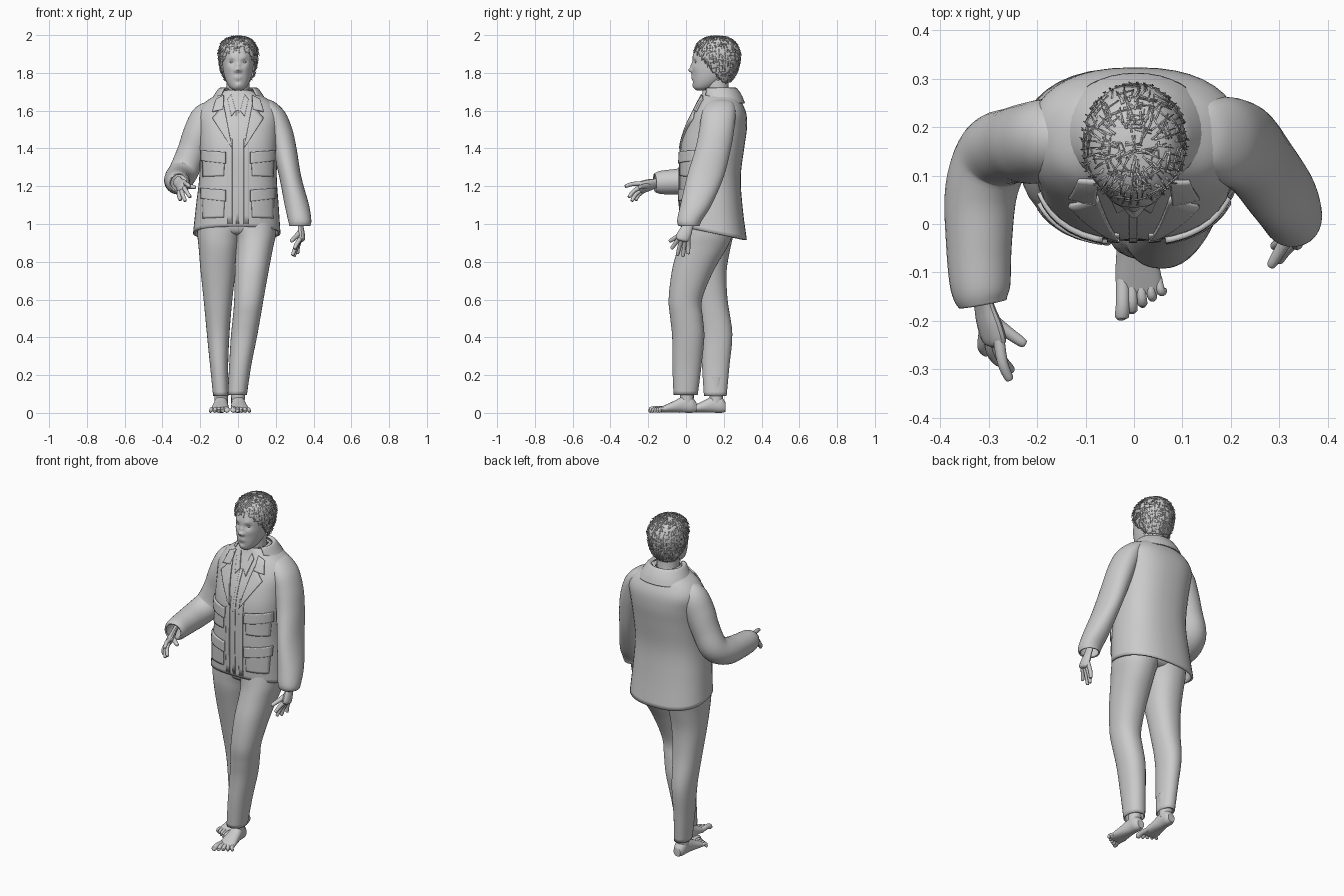
import bpy, bmesh, math, random
from mathutils import Vector
from mathutils.bvhtree import BVHTree

if "Cube" in bpy.data.objects:
    bpy.data.objects.remove(bpy.data.objects["Cube"])
random.seed(4)

grey = bpy.data.materials.new("plain grey")
grey.use_nodes = True
grey.diffuse_color = (0.6, 0.6, 0.6, 1)
grey.node_tree.nodes["Principled BSDF"].inputs["Base Color"].default_value = (0.6, 0.6, 0.6, 1)
parts = []


def finish(name, bm, thick=0, centred=False):
    bmesh.ops.recalc_face_normals(bm, faces=bm.faces)
    mesh = bpy.data.meshes.new(name)
    bm.to_mesh(mesh)
    bm.free()
    mesh.materials.append(grey)
    ob = bpy.data.objects.new(name, mesh)
    bpy.context.collection.objects.link(ob)
    if thick:
        mod = ob.modifiers.new("thickness", "SOLIDIFY")
        mod.thickness = thick
        mod.offset = 0 if centred else -1
    parts.append(ob)


def spline(pts, steps):
    """Smooth interpolation through tuples of any length."""
    out = []
    for i in range(len(pts) - 1):
        a, b, c, d = pts[max(i - 1, 0)], pts[i], pts[i + 1], pts[min(i + 2, len(pts) - 1)]
        for s in range(steps):
            t = s / steps
            out.append([q + t / 2 * (r - p + t * (2*p - 5*q + 4*r - u + t * (3*q - p - 3*r + u)))
                        for p, q, r, u in zip(a, b, c, d)])
    return out + [list(pts[-1])]


def skin(loops, closed):
    bm = bmesh.new()
    rows = [[bm.verts.new(co) for co in loop] for loop in loops]
    n = len(rows[0])
    for a, b in zip(rows, rows[1:]):
        for i in range(n):
            bm.faces.new((a[i], a[(i + 1) % n], b[(i + 1) % n], b[i]))
    if closed:
        bm.faces.new(rows[0])
        bm.faces.new(rows[-1])
    return bm


def loft(rings, power=2.2, steps=5, seg=40, closed=True, warp=None):
    """Rings are (z, x min, x max, y min, y max)."""
    loops = []
    for z, x0, x1, y0, y1 in spline(rings, steps):
        loop = []
        for i in range(seg):
            c, s = math.cos(math.tau * i / seg), math.sin(math.tau * i / seg)
            x = (x0 + x1) / 2 + (x1 - x0) / 2 * math.copysign(abs(c) ** (2 / power), c)
            y = (y0 + y1) / 2 + (y1 - y0) / 2 * math.copysign(abs(s) ** (2 / power), s)
            co = Vector((x, y, z))
            loop.append(warp(co) if warp else co)
        loops.append(loop)
    return skin(loops, closed)


def tube(pts, steps=4, seg=14, closed=True):
    """Round tube through (x, y, z, radius) points."""
    path = spline(pts, steps)
    cos = [Vector(p[:3]) for p in path]
    u, loops = Vector((0.3, 0.9, 0.2)), []
    for i, p in enumerate(path):
        t = (cos[min(i + 1, len(cos) - 1)] - cos[max(i - 1, 0)]).normalized()
        u = (u - t * u.dot(t)).normalized()
        v = t.cross(u)
        loops.append([cos[i] + p[3] * (u * math.cos(a) + v * math.sin(a))
                      for a in [math.tau * k / seg for k in range(seg)]])
    return skin(loops, closed)


def ball(name, at, size):
    bm = bmesh.new()
    bmesh.ops.create_uvsphere(bm, u_segments=20, v_segments=12, radius=1)
    bmesh.ops.scale(bm, vec=size, verts=bm.verts)
    bmesh.ops.translate(bm, vec=at, verts=bm.verts)
    finish(name, bm)


# Jacket body, with the hem dropping towards the back
def hem_drop(co):
    fade = max(0, 1 - (co.z - 0.95) / 0.3)
    co.z -= 0.2 * (co.y - 0.15) * fade
    return co


jacket = loft([(0.95, -.238, .225, -.03, .322), (1.1, -.222, .215, -.035, .3),
               (1.25, -.205, .205, -.035, .29), (1.4, -.205, .21, -.03, .308),
               (1.5, -.21, .215, -.005, .322), (1.58, -.215, .22, .03, .32),
               (1.64, -.18, .185, .06, .297), (1.68, -.12, .125, .08, .27),
               (1.71, -.065, .065, .09, .24)], 2.4, closed=False, warp=hem_drop)
surface = BVHTree.FromBMesh(jacket)
finish("jacket_body", jacket, 0.012)


def patch(name, corners, thick, n=10):
    """Cloth plate laid on the jacket front from four (x, z) corners."""
    a, b, c, d = [Vector(p) for p in corners]
    bm, rows = bmesh.new(), []
    for i in range(n + 1):
        row = []
        for j in range(n + 1):
            p = a.lerp(b, i / n).lerp(d.lerp(c, i / n), j / n)
            hit = surface.ray_cast(Vector((p.x, -1, p.y)), Vector((0, 1, 0)))[0]
            row.append(bm.verts.new((p.x, (hit.y if hit else 0.1) - thick / 2, p.y)))
        rows.append(row)
    for i in range(n):
        for j in range(n):
            bm.faces.new((rows[i][j], rows[i + 1][j], rows[i + 1][j + 1], rows[i][j + 1]))
    finish(name, bm, thick, True)


# Front edges, lapels, shirt collar and pockets
for side, s in (("right", -1), ("left", 1)):
    def mirrored(*pts):
        return [(s * x, z) for x, z in pts]
    patch(side + "_front_edge", mirrored((.03, 1.0), (.055, 1.0), (.055, 1.45), (.03, 1.45)), 0.005)
    patch(side + "_lapel", mirrored((.03, 1.4), (.045, 1.42), (.135, 1.56), (.075, 1.63)), 0.009)
    patch(side + "_collar_wing", mirrored((.078, 1.605), (.135, 1.595), (.115, 1.66), (.075, 1.68)), 0.01)
    patch(side + "_shirt_collar", mirrored((.012, 1.6), (.035, 1.57), (.055, 1.66), (.035, 1.685)), 0.006)
    for level, z, tall in (("chest", 1.25, .1), ("hip", 1.03, .12)):
        patch(f"{side}_{level}_pocket", mirrored((.075, z + .005), (.185, z), (.19, z + tall), (.07, z + tall)), 0.005)
        top = z + tall + 0.04
        patch(f"{side}_{level}_flap", mirrored((.065, top - .07), (.195, top - .055), (.195, top), (.065, top - .01)), 0.012)
patch("shirt_placket", [(-.01, 1.0), (.006, 1.0), (.006, 1.6), (-.01, 1.6)], 0.004)

# Turned-down collar, open at the throat
collar = loft([(1.64, -.15, .158, .065, .312), (1.68, -.128, .134, .072, .296),
               (1.72, -.1, .105, .082, .268), (1.712, -.08, .085, .1, .25)], 2.1, closed=False)
gap = [f for f in collar.faces if f.calc_center_median().y < 0.11]
bmesh.ops.delete(collar, geom=gap, context="FACES")
finish("jacket_collar", collar, 0.006)

# Sleeves: left hangs, right is bent forward
finish("left_sleeve", loft([(.99, .272, .383, -.04, .072), (1.02, .265, .388, -.047, .085),
                            (1.1, .247, .376, -.03, .135), (1.25, .218, .335, .005, .2),
                            (1.4, .18, .31, .05, .238), (1.5, .15, .288, .07, .255),
                            (1.59, .12, .25, .085, .262), (1.645, .09, .195, .115, .25),
                            (1.662, .09, .15, .15, .22)], 2.1, closed=False), 0.008)
finish("right_sleeve", tube([(-.11, .185, 1.6, .05), (-.165, .178, 1.565, .08), (-.205, .168, 1.48, .085),
                             (-.245, .163, 1.38, .078), (-.287, .145, 1.28, .078), (-.315, .07, 1.238, .075),
                             (-.32, -.04, 1.225, .068), (-.317, -.13, 1.22, .062), (-.312, -.165, 1.218, .05)],
                            5, 32, False), 0.008)

# Trousers
finish("trouser_seat", loft([(.935, -.06, .06, .06, .17), (.955, -.15, .15, .0, .235),
                             (1.02, -.205, .2, -.015, .26), (1.1, -.2, .2, 0, .26)]))
finish("left_trouser_leg", loft([(.095, -.055, .047, -.066, .062), (.25, -.047, .07, -.072, .082),
                                 (.4, -.038, .1, -.073, .097), (.5, -.028, .118, -.083, .09),
                                 (.6, -.02, .135, -.092, .085), (.75, -.017, .162, -.075, .145),
                                 (.87, -.012, .185, -.045, .215), (.94, -.02, .2, -.028, .245),
                                 (1.02, -.06, .207, -.015, .26)], closed=False), 0.008)
finish("right_trouser_leg", loft([(.09, -.132, -.05, .095, .215), (.25, -.148, -.052, .085, .23),
                                  (.42, -.165, -.045, .08, .245), (.6, -.182, -.03, .05, .22),
                                  (.75, -.198, -.012, .02, .215), (.87, -.208, .005, -.005, .235),
                                  (.94, -.215, .02, -.012, .25), (1.02, -.218, .06, -.015, .26)],
                                 closed=False), 0.008)


# Bare feet, built heel to toe with the big toe on the inner side
def foot(side, ox, oy, s, turn):
    def place(x, y, z):
        return ox + s * (x + turn * -y), oy + y, z

    def lay(co):
        return Vector(place(co.x, co.z, co.y))
    finish(side + "_foot", loft([(-.145, -.042, .048, .004, .026), (-.11, -.045, .05, .002, .042),
                                 (-.06, -.04, .043, .002, .065), (-.01, -.035, .036, .001, .09),
                                 (.03, -.033, .034, 0, .085), (.055, -.022, .022, .006, .055)], warp=lay))
    finish(side + "_ankle", tube([(*place(0, .005, .05), .036), (*place(0, .005, .1), .037),
                                  (*place(0, .005, .19), .042)]))
    for i in range(5):
        x, r = -.033 + .02 * i, (.0145 if i == 0 else .0115 - .0007 * i)
        tip = -.198 + .013 * i
        finish(f"{side}_toe_{i + 1}", tube([(*place(x * .9, -.11, .02), r), (*place(x, (tip - .13) / 2, .022), r),
                                            (*place(x * 1.1, tip + .007, r), r), (*place(x * 1.1, tip, r), r * .4)]))


foot("left", 0.0, 0.0, 1, .06)
foot("right", -.089, .155, -1, .03)


# Hands: flattened palm, four fingers fanned from the knuckles, thumb
def hand(side, wrist, knuckle, spread, tips, thumb):
    w, k, spread = Vector(wrist), Vector(knuckle), Vector(spread)
    bm = tube([(*w.lerp(k, -.7), .024), (*w, .025), (*w.lerp(k, .5), .031), (*k, .03), (*w.lerp(k, 1.15), .014)])
    across = spread.normalized()
    flat = across.cross(k - w).normalized()
    for v in bm.verts:
        v.co += across * (v.co - w).dot(across) * .2 - flat * (v.co - w).dot(flat) * .4
    finish(side + "_palm", bm)
    for i, tip in enumerate(tips):
        a, t = k + spread * (i - 1.5) / 3, Vector(tip)
        mid = a.lerp(t, .5) + flat * .008
        finish(f"{side}_finger_{i + 1}", tube([(*a.lerp(w, .2), .012), (*mid, .011), (*t, .009),
                                               (*t.lerp(mid, -.12), .004)]))
    t, m = Vector(thumb), w.lerp(k, .4)
    finish(side + "_thumb", tube([(*m, .018), (*m.lerp(t, .55), .013), (*t, .01), (*t.lerp(m, -.08), .004)]))


hand("left", (.332, .008, .985), (.337, -.015, .92), (0, .055, .005),
     [(.3, -.075, .872), (.29, -.045, .838), (.298, -.015, .833), (.315, .012, .845)], (.285, -.082, .912))
hand("right", (-.31, -.165, 1.215), (-.29, -.24, 1.192), (-.035, .012, -.045),
     [(-.258, -.318, 1.2), (-.255, -.3, 1.145), (-.28, -.285, 1.125), (-.305, -.265, 1.128)], (-.23, -.245, 1.195))

# Neck and head; the face is pushed into shape with soft bumps
finish("neck", tube([(0, .175, 1.6, .075), (0, .17, 1.68, .062), (0, .165, 1.74, .06), (0, .165, 1.82, .06)], 4, 28))
bumps = [((0, 1.815), .013, -.02), ((0, 1.84), .011, -.008), ((0, 1.775), .016, -.005), ((0, 1.774), .005, .002),
         ((0, 1.753), .01, .004), ((0, 1.733), .016, -.005)]
for s in (-1, 1):
    bumps += [((s * .033, 1.858), .015, .009), ((s * .033, 1.88), .014, -.004), ((s * .014, 1.812), .009, -.006),
              ((s * .045, 1.825), .02, -.004), ((s * .014, 1.775), .009, -.002)]


def face(co):
    if co.y < 0.12:
        co.y += sum(push * math.exp(-((co.x - x) ** 2 + (co.z - z) ** 2) / (r * r)) for (x, z), r, push in bumps)
    return co


finish("head", loft([(1.708, -.022, .022, .055, .11), (1.722, -.042, .042, .042, .145),
                     (1.75, -.06, .06, .036, .19), (1.79, -.074, .074, .033, .235),
                     (1.84, -.082, .082, .033, .26), (1.89, -.085, .085, .036, .272),
                     (1.94, -.08, .08, .055, .262), (1.97, -.06, .06, .085, .235),
                     (1.985, -.03, .03, .12, .2)], 2.1, 8, 96, warp=face))
for side, s in (("right", -1), ("left", 1)):
    ball(side + "_eye", (s * .033, .056, 1.857), (.013, .01, .0065))
    ball(side + "_ear", (s * .084, .15, 1.835), (.01, .02, .034))

# Hair cap cut along the hairline, covered in a loose lattice of flat strands
hair = loft([(1.75, -.065, .065, .1, .235), (1.8, -.088, .088, .07, .268), (1.86, -.1, .102, .052, .286),
             (1.91, -.102, .104, .046, .286), (1.955, -.087, .089, .06, .266), (1.982, -.06, .062, .095, .235),
             (1.993, -.02, .02, .14, .19)], 2.1, 6, 48)
below = [f for f in hair.faces if f.calc_center_median().z < 1.922 - 1.15 * (f.calc_center_median().y - .045)]
bmesh.ops.delete(hair, geom=below, context="FACES")
strands = bmesh.new()
middle = Vector((0, .165, 1.87))
hair_faces = list(hair.faces)
for f in random.choices(hair_faces, weights=[f.calc_area() for f in hair_faces], k=600):
    c = f.calc_center_median()
    out = (c - middle).normalized()
    along = (Vector((0, .1, -1)) - out * out.dot(Vector((0, .1, -1)))).normalized()
    if random.random() < .35:
        along = along.cross(out)
    along = (along + along.cross(out) * random.uniform(-.3, .3)).normalized()
    wide = along.cross(out) * .002
    near, far = c - along * .018 + out * .001, c + along * .018 + out * random.uniform(.001, .004)
    strands.faces.new([strands.verts.new(p) for p in (near - wide, near + wide, far + wide * .4, far - wide * .4)])
finish("hair_cap", hair, 0.004)
finish("hair_strands", strands, 0.002, True)

# Smooth shading with crisp cloth edges
bpy.ops.object.select_all(action="DESELECT")
for ob in parts:
    ob.select_set(True)
bpy.context.view_layer.objects.active = parts[0]
bpy.ops.object.shade_smooth_by_angle(angle=math.radians(40))
